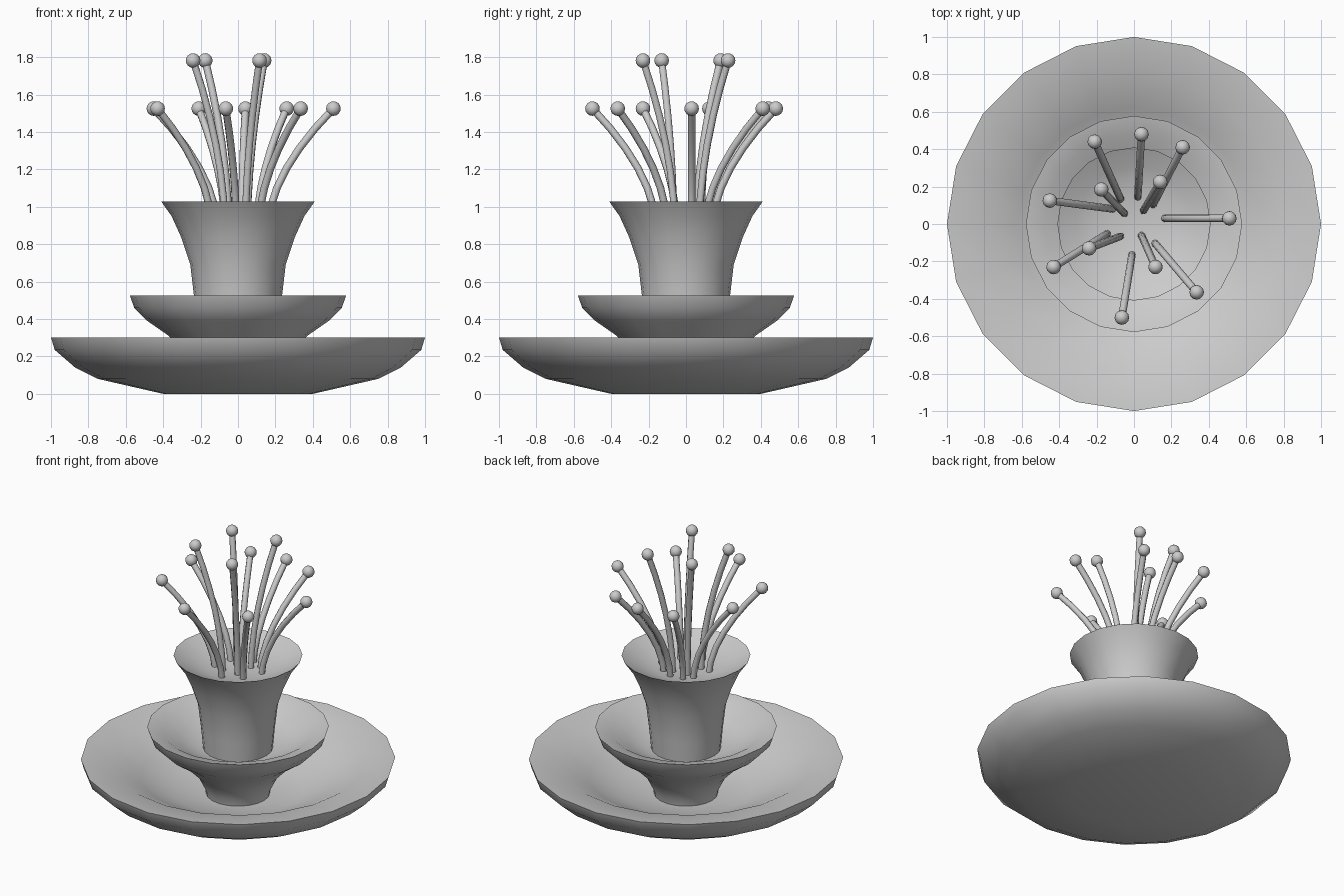
import bpy, bmesh, math
from mathutils import Vector

if "Cube" in bpy.data.objects:
    bpy.data.objects.remove(bpy.data.objects["Cube"])

SIDES = 20


def smooth(obj, angle=40):
    bpy.ops.object.select_all(action='DESELECT')
    obj.select_set(True)
    bpy.context.view_layer.objects.active = obj
    bpy.ops.object.shade_smooth_by_angle(angle=math.radians(angle))


def lathe(name, profile):
    """Spin (radius, height) points around z; radius 0 becomes a pole."""
    bm = bmesh.new()
    rings = []
    for r, z in profile:
        if r == 0:
            rings.append([bm.verts.new((0, 0, z))] * SIDES)
        else:
            rings.append([bm.verts.new((r * math.cos(2 * math.pi * i / SIDES),
                                        r * math.sin(2 * math.pi * i / SIDES), z))
                          for i in range(SIDES)])
    for a, b in zip(rings, rings[1:]):
        for i in range(SIDES):
            j = (i + 1) % SIDES
            bm.faces.new(list(dict.fromkeys((a[i], a[j], b[j], b[i]))))
    bmesh.ops.recalc_face_normals(bm, faces=bm.faces)
    mesh = bpy.data.meshes.new(name)
    bm.to_mesh(mesh)
    bm.free()
    obj = bpy.data.objects.new(name, mesh)
    bpy.context.collection.objects.link(obj)
    smooth(obj)
    return obj


def stamen(name, base, tip, z_tip, z_base=0.89):
    """Bent stalk flaring outwards, with a ball on its end."""
    curve = bpy.data.curves.new(name + "_path", 'CURVE')
    curve.dimensions = '3D'
    curve.bevel_depth = 0.02
    curve.bevel_resolution = 2
    curve.use_fill_caps = True
    spline = curve.splines.new('POLY')
    steps = 6
    spline.points.add(steps)
    for i in range(steps + 1):
        t = i / steps
        p = Vector(base).lerp(Vector(tip), t ** 1.8)
        spline.points[i].co = (p.x, p.y, z_base + (z_tip - z_base) * t, 1)
    stalk = bpy.data.objects.new(name + "_stalk", curve)
    bpy.context.collection.objects.link(stalk)
    bpy.ops.object.select_all(action='DESELECT')
    stalk.select_set(True)
    bpy.context.view_layer.objects.active = stalk
    bpy.ops.object.convert(target='MESH')
    smooth(bpy.context.object, 50)
    bpy.ops.mesh.primitive_uv_sphere_add(segments=12, ring_count=8, radius=0.039,
                                         location=(tip[0], tip[1], z_tip))
    ball = bpy.context.object
    ball.name = name + "_ball"
    smooth(ball, 50)


# Wide lower dish
lathe("lower_dish", [(0, 0), (0.4, 0), (0.75, 0.08), (0.87, 0.14), (0.98, 0.235), (1.0, 0.302),
                     (0.8, 0.275), (0.62, 0.18), (0.42, 0.09), (0.2, 0.06), (0, 0.06)])

# Middle dish on a flared stem
lathe("middle_dish", [(0, 0.04), (0.2, 0.04), (0.21, 0.1), (0.26, 0.2), (0.37, 0.31), (0.485, 0.39),
                      (0.555, 0.46), (0.578, 0.525), (0.48, 0.5), (0.37, 0.43), (0.23, 0.38),
                      (0, 0.38)])

# Trumpet-shaped cup
lathe("cup", [(0, 0.36), (0.22, 0.36), (0.235, 0.52), (0.255, 0.69), (0.305, 0.84), (0.355, 0.95),
              (0.41, 1.028), (0.31, 0.975), (0.2, 0.935), (0, 0.92)])

# Outer ring of short stamens: base, tip
outer = [((0.16, 0.03), (0.51, 0.03)), ((0.1, 0.1), (0.26, 0.41)),
         ((0.02, 0.14), (0.04, 0.48)), ((-0.07, 0.13), (-0.21, 0.44)),
         ((-0.11, 0.08), (-0.45, 0.125)), ((-0.14, -0.05), (-0.43, -0.23)),
         ((-0.01, -0.16), (-0.065, -0.5)), ((0.11, -0.1), (0.335, -0.365))]
for n, (b, t) in enumerate(outer):
    stamen(f"outer_stamen_{n + 1}", b, t, 1.525)

# Inner ring of tall stamens
inner = [((0.05, 0.07), (0.14, 0.225)), ((-0.05, 0.055), (-0.175, 0.185)),
         ((-0.07, -0.065), (-0.24, -0.13)), ((0.04, -0.06), (0.115, -0.23))]
for n, (b, t) in enumerate(inner):
    stamen(f"inner_stamen_{n + 1}", b, t, 1.782)
